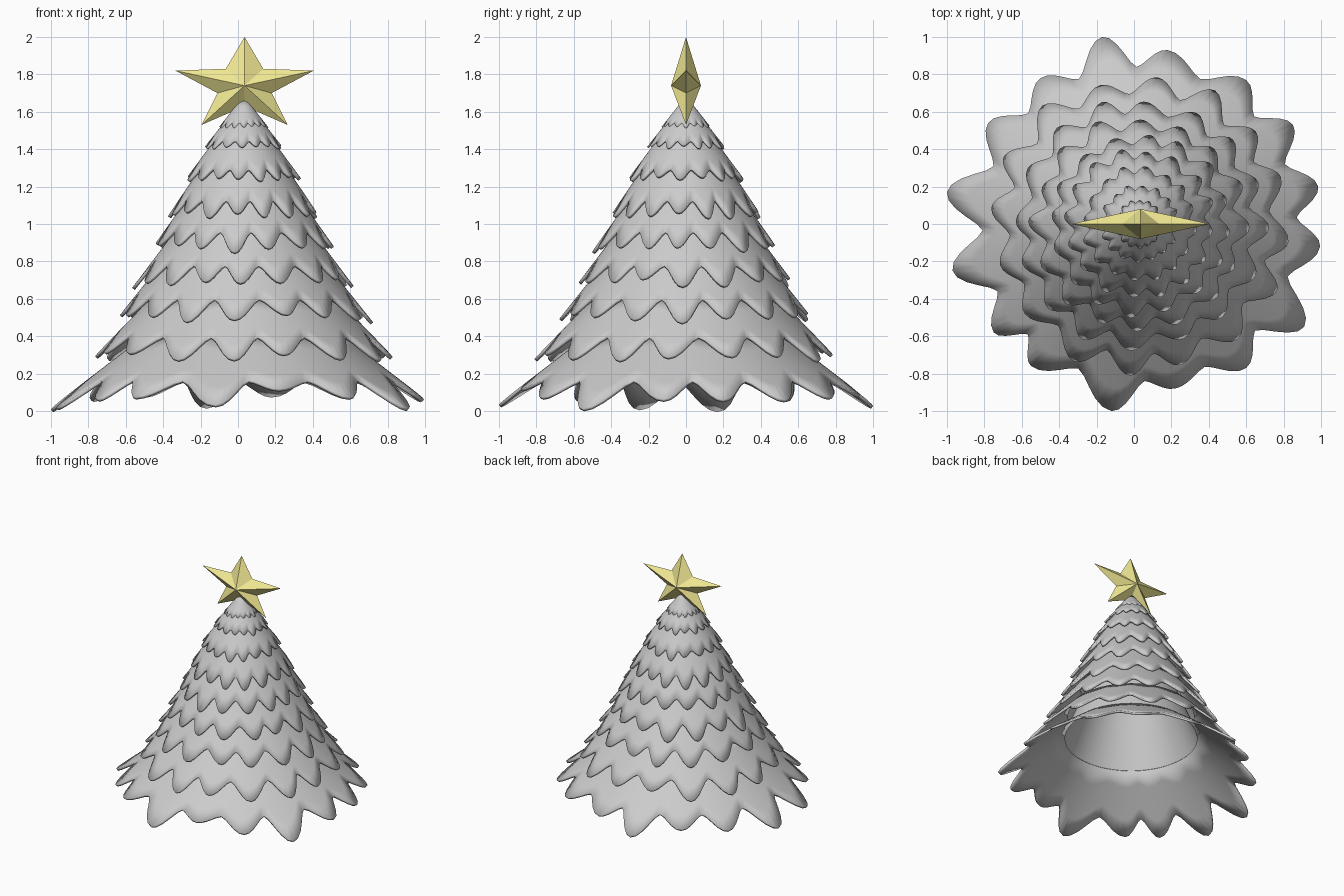
import bpy, bmesh, math, random

if "Cube" in bpy.data.objects:
    bpy.data.objects.remove(bpy.data.objects["Cube"])

random.seed(4)
AXIS = 0.03      # tree axis sits slightly right of centre
TAU = 2 * math.pi

# Lobe tips of the lowest skirt (x, y), as seen from the top
TIPS = [(-0.17, 1.0), (0.18, 0.93), (0.6, 0.77), (0.85, 0.53), (0.985, 0.2),
        (0.995, -0.12), (0.91, -0.55), (0.6, -0.77), (0.22, -0.88), (-0.12, -1.0),
        (-0.55, -0.76), (-0.75, -0.58), (-0.97, -0.25), (-1.0, 0.17),
        (-0.78, 0.54), (-0.5, 0.78)]
LOBES = sorted((math.atan2(y, x - AXIS) % TAU, math.hypot(x - AXIS, y)) for x, y in TIPS)


def new_object(name, bm):
    me = bpy.data.meshes.new(name)
    bmesh.ops.recalc_face_normals(bm, faces=bm.faces)
    bm.to_mesh(me)
    bm.free()
    ob = bpy.data.objects.new(name, me)
    bpy.context.collection.objects.link(ob)
    return ob


def smooth(ob):
    bpy.ops.object.select_all(action='DESELECT')
    ob.select_set(True)
    bpy.context.view_layer.objects.active = ob
    bpy.ops.object.shade_smooth_by_angle(angle=math.radians(35))


def hem_points(lobes, valley, steps=10):
    """Wavy closed outline as (angle, radius) pairs."""
    pts = []
    for i, (a0, r0) in enumerate(lobes):
        a1, r1 = lobes[(i + 1) % len(lobes)]
        gap = (a1 - a0) % TAU
        for k in range(steps):
            t = k / steps
            w = (0.5 + 0.5 * math.cos(TAU * t)) ** 0.8
            tip = r0 if t < 0.5 else r1
            pts.append((a0 + gap * t, valley + (tip - valley) * w))
    return pts


def skirt(name, hem, r_tip, z_tip, r_top, z_top, thick):
    """Conical sheet from a wavy hem up to a round collar."""
    slope = (z_top - z_tip) / (r_tip - r_top)
    bm = bmesh.new()
    rings = []
    for level in range(5):
        u = level / 4
        ring = []
        for a, r in hem:
            rr = r + (r_top - r) * u
            ring.append(bm.verts.new((AXIS + rr * math.cos(a), rr * math.sin(a),
                                      z_tip + (r_tip - rr) * slope)))
        rings.append(ring)
    n = len(hem)
    for lo, hi in zip(rings, rings[1:]):
        for i in range(n):
            j = (i + 1) % n
            bm.faces.new((lo[i], lo[j], hi[j], hi[i]))
    ob = new_object(name, bm)
    if thick:
        mod = ob.modifiers.new("thickness", 'SOLIDIFY')
        mod.thickness = thick
        mod.offset = -1
    smooth(ob)
    return ob


# Branch skirts: tip radius, tip height, collar radius, collar height
TIERS = [(1.035, 0.015, 0.52, 0.41), (0.80, 0.29, 0.50, 0.60),
         (0.68, 0.49, 0.40, 0.84), (0.58, 0.68, 0.30, 1.05),
         (0.49, 0.87, 0.22, 1.25), (0.40, 1.05, 0.15, 1.42),
         (0.31, 1.24, 0.08, 1.55), (0.21, 1.41, 0.02, 1.65),
         (0.13, 1.52, 0.02, 1.66)]
for i, (r, z, rt, zt) in enumerate(TIERS):
    if i == 0:
        lobes, valley = LOBES, 0.84
    else:
        turn = random.uniform(0, TAU)
        lobes = [(k * TAU / 16 + turn + random.uniform(-0.04, 0.04),
                  r * random.uniform(0.96, 1.03)) for k in range(16)]
        valley = r * 0.87
    skirt(f"branch_skirt_{i + 1}", hem_points(lobes, valley), r, z, rt, zt,
          0.018 if i < 7 else 0.01)

# Inner cone seen through the bottom opening
circle = [(k * TAU / 64, 0.52) for k in range(64)]
skirt("inner_cone", circle, 0.52, 0.40, 0.015, 1.63, 0)

# Faceted star on the top
bm = bmesh.new()
CX, CZ = 0.035, 1.74
outline = []
half = [(0, 0.26), (0.10, 0.09), (0.37, 0.08), (0.145, -0.04), (0.23, -0.21), (0, -0.11)]
for x, z in half + [(-x, z) for x, z in half[-2:0:-1]]:
    outline.append(bm.verts.new((CX + x, 0, CZ + z)))
for depth in (-0.08, 0.08):
    hub = bm.verts.new((CX, depth, CZ))
    for i, v in enumerate(outline):
        bm.faces.new((v, outline[(i + 1) % len(outline)], hub))
star = new_object("star", bm)
gold = bpy.data.materials.new("star_yellow")
gold.diffuse_color = (0.9, 0.83, 0.3, 1)
gold.use_nodes = True
gold.node_tree.nodes["Principled BSDF"].inputs["Base Color"].default_value = gold.diffuse_color
star.data.materials.append(gold)
